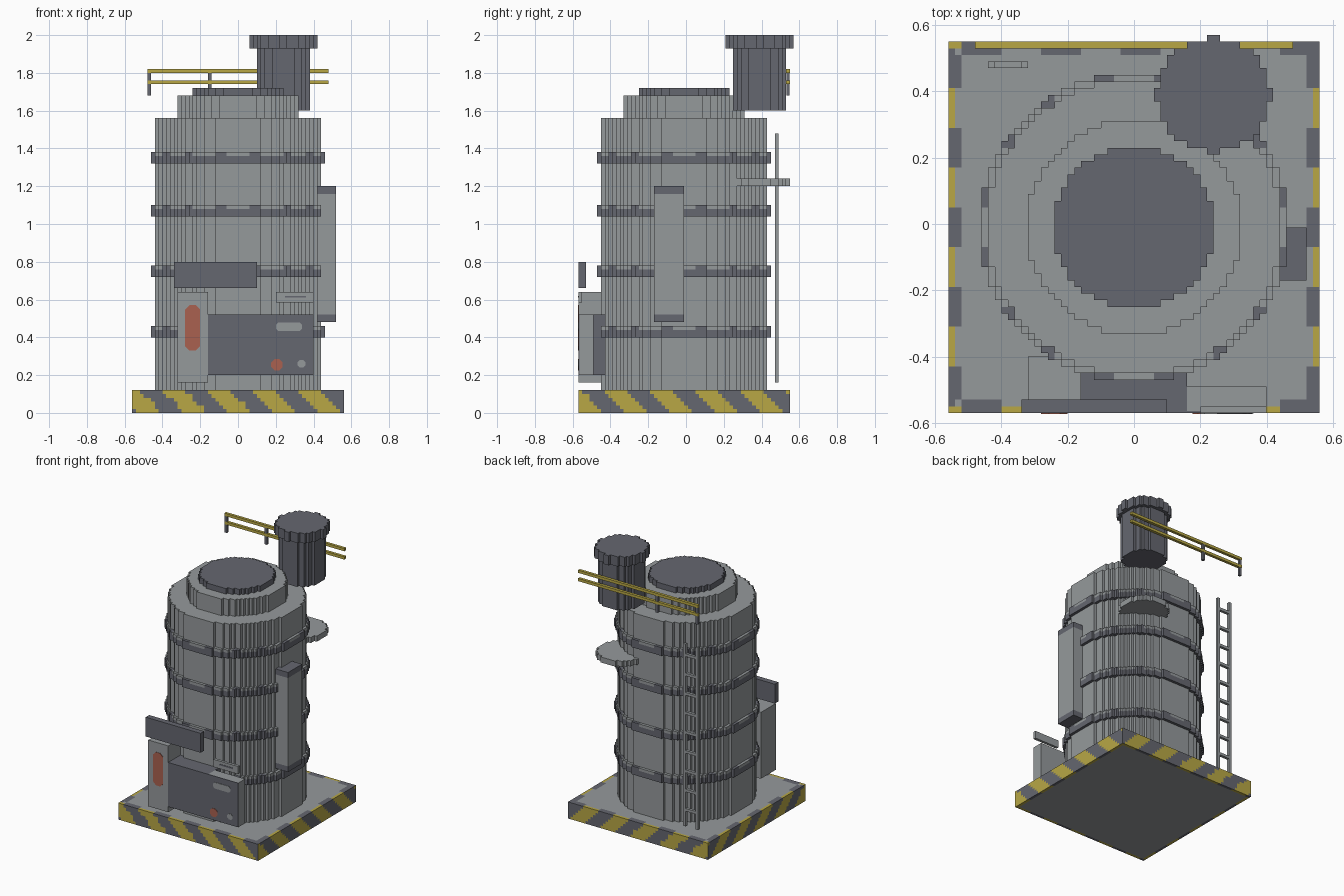
import bpy, bmesh, math

if "Cube" in bpy.data.objects:
    bpy.data.objects.remove(bpy.data.objects["Cube"])

V = 0.02  # block size of the stepped style


def material(name, rgb):
    m = bpy.data.materials.new(name)
    m.diffuse_color = (*rgb, 1)
    m.use_nodes = True
    m.node_tree.nodes["Principled BSDF"].inputs["Base Color"].default_value = m.diffuse_color
    return m


LIGHT = material("light_grey", (0.30, 0.32, 0.33))
DARK = material("dark_grey", (0.130, 0.135, 0.160))
YELLOW = material("hazard_yellow", (0.48, 0.39, 0.06))
RED = material("dull_red", (0.40, 0.12, 0.08))


def finish(name, bm, *mats):
    bmesh.ops.remove_doubles(bm, verts=bm.verts, dist=0.0005)
    bmesh.ops.recalc_face_normals(bm, faces=bm.faces)
    me = bpy.data.meshes.new(name)
    bm.to_mesh(me)
    bm.free()
    for m in mats:
        me.materials.append(m)
    ob = bpy.data.objects.new(name, me)
    bpy.context.collection.objects.link(ob)
    return ob


def quad(bm, *pts):
    f = bm.faces.new([bm.verts.new(p) for p in pts])
    return f


def box(name, x, y, z, mat):
    bm = bmesh.new()
    bmesh.ops.create_cube(bm, size=1)
    for v in bm.verts:
        v.co = [(r[0] + r[1]) / 2 + c * (r[1] - r[0]) for r, c in zip((x, y, z), v.co)]
    return finish(name, bm, mat)


def stepped(name, cx, cy, r, z0, z1, mat, inner=0.0, rule=lambda a: True):
    """Upright prism whose outline is a circle stepped on the block grid."""
    n = int(r / V) + 2
    cells = set()
    for i in range(-n, n):
        for j in range(-n, n):
            x, y = (i + 0.5) * V, (j + 0.5) * V
            if inner <= math.hypot(x, y) <= r and rule(math.degrees(math.atan2(y, x))):
                cells.add((i, j))
    bm = bmesh.new()
    for i, j in cells:
        xa, xb = cx + i * V, cx + (i + 1) * V
        ya, yb = cy + j * V, cy + (j + 1) * V
        for z in (z0, z1):
            p = [(xa, ya, z), (xb, ya, z), (xb, yb, z), (xa, yb, z)]
            quad(bm, *(p if z == z1 else p[::-1]))
        for di, dj, a, b in ((1, 0, (xb, ya), (xb, yb)), (-1, 0, (xa, yb), (xa, ya)),
                             (0, 1, (xb, yb), (xa, yb)), (0, -1, (xa, ya), (xb, ya))):
            if (i + di, j + dj) not in cells:
                quad(bm, (*a, z0), (*b, z0), (*b, z1), (*a, z1))
    return finish(name, bm, mat)


def pill(name, cx, cz, w, h, y, mat):
    """Thin front plate with clipped corners."""
    c = min(w, h) * 0.29
    a, b = w / 2, h / 2
    out = [(-a + c, -b), (a - c, -b), (a, -b + c), (a, b - c),
           (a - c, b), (-a + c, b), (-a, b - c), (-a, -b + c)]
    bm = bmesh.new()
    f = quad(bm, *[(cx + u, y, cz + v) for u, v in out])
    ext = bmesh.ops.extrude_face_region(bm, geom=[f])["geom"]
    for v in ext:
        if isinstance(v, bmesh.types.BMVert):
            v.co.y -= 0.004
    return finish(name, bm, mat)


# base slab with diagonal hazard stripes on its sides and rims
X0, Y0, N, H = -0.56, -0.57, 56, 0.12


def is_dark(u, z, shift):
    return (u + z + shift) % 0.24 < 0.12


bm = bmesh.new()
for i in range(N):
    for k in range(6):
        za, zb = k * V, (k + 1) * V
        for axis, start, shift in ((0, X0, 0.40), (1, Y0, 0.43)):
            a, b = start + i * V, start + (i + 1) * V
            idx = 1 if is_dark((a + b) / 2, (za + zb) / 2, shift) else 2
            for side in (0, 1):
                if axis == 0:
                    y = Y0 + side * N * V
                    f = quad(bm, (a, y, za), (b, y, za), (b, y, zb), (a, y, zb))
                else:
                    x = X0 + side * N * V
                    f = quad(bm, (x, a, za), (x, b, za), (x, b, zb), (x, a, zb))
                f.material_index = idx
    for j in range(N):
        d = min(i, j, N - 1 - i, N - 1 - j)
        xa, ya = X0 + i * V, Y0 + j * V
        along_x = min(j, N - 1 - j) <= min(i, N - 1 - i)
        for z in (0, H):
            if along_x:
                dark = is_dark(xa + V / 2, z - 0.01, 0.40)
            else:
                dark = is_dark(ya + V / 2, z - 0.01, 0.43)
            f = quad(bm, (xa, ya, z), (xa + V, ya, z), (xa + V, ya + V, z), (xa, ya + V, z))
            if d == 0:
                f.material_index = 1 if dark else 2
            elif d == 1 and dark and z == H:
                f.material_index = 1
finish("base_slab", bm, LIGHT, DARK, YELLOW)

# tank body, shoulder and lid
stepped("tank_body", 0, -0.01, 0.444, H, 1.56, LIGHT)
stepped("tank_shoulder", 0, -0.01, 0.325, 1.56, 1.68, LIGHT)
stepped("tank_lid", 0, -0.01, 0.243, 1.68, 1.72, DARK)


# four hoops with sixteen clamps each
def clamp(a):
    return abs((a % 22.5) - 11.25) < 3.2


for n, z in enumerate((0.40, 0.72, 1.04, 1.32)):
    stepped(f"hoop_{n}", 0, -0.01, 0.464, z, z + 0.04, DARK, 0.43)
    stepped(f"hoop_top_{n}", 0, -0.01, 0.464, z + 0.04, z + 0.06, LIGHT, 0.43, lambda a: not clamp(a))
    stepped(f"hoop_clamps_{n}", 0, -0.01, 0.464, z + 0.04, z + 0.06, DARK, 0.43, clamp)

# chimney and the round shelf below it
stepped("chimney_stem", 0.24, 0.39, 0.143, 1.60, 1.93, DARK)
stepped("chimney_cap", 0.24, 0.39, 0.172, 1.93, 2.0, DARK)
stepped("round_shelf", 0.24, 0.39, 0.162, 1.20, 1.24, LIGHT)

# back railing
for n, z in enumerate((1.74, 1.80)):
    box(f"railing_bar_{n}", (-0.48, 0.48), (0.53, 0.55), (z, z + V), YELLOW)
for n, x in enumerate((-0.48, -0.16)):
    box(f"railing_post_{n}", (x + 0.001, x + 0.019), (0.531, 0.549), (1.68, 1.80), DARK)

# ladder
for n, x in enumerate((-0.44, -0.34)):
    box(f"ladder_rail_{n}", (x, x + V), (0.47, 0.49), (0.16, 1.48), LIGHT)
for n in range(9):
    z = 0.28 + 0.14 * n
    box(f"ladder_rung_{n}", (-0.42, -0.34), (0.47, 0.49), (z - 0.01, z + 0.01), LIGHT)

# side duct with dark ends
box("side_duct", (0.42, 0.52), (-0.17, -0.01), (0.52, 1.16), LIGHT)
box("side_duct_top", (0.42, 0.52), (-0.17, -0.01), (1.16, 1.20), DARK)
box("side_duct_bottom", (0.42, 0.52), (-0.17, -0.01), (0.48, 0.52), DARK)

# front control cabinet
box("left_cabinet", (-0.32, -0.16), (-0.57, -0.40), (0.16, 0.64), LIGHT)
box("centre_cabinet", (-0.16, 0.16), (-0.565, -0.43), (0.20, 0.52), DARK)
box("right_cabinet", (0.16, 0.40), (-0.565, -0.49), (0.20, 0.52), LIGHT)
box("cabinet_front", (-0.16, 0.40), (-0.57, -0.565), (0.20, 0.52), DARK)
box("sign_plate", (-0.34, 0.10), (-0.57, -0.53), (0.66, 0.80), DARK)
box("small_plate", (0.20, 0.40), (-0.57, -0.55), (0.585, 0.64), LIGHT)
box("small_plate_slit", (0.25, 0.36), (-0.572, -0.57), (0.61, 0.62), DARK)
pill("red_panel", -0.24, 0.45, 0.08, 0.24, -0.569, RED)
pill("handle_plate", 0.27, 0.455, 0.14, 0.045, -0.569, LIGHT)
pill("red_button", 0.206, 0.255, 0.06, 0.06, -0.569, RED)
pill("grey_button", 0.336, 0.26, 0.042, 0.042, -0.569, LIGHT)
